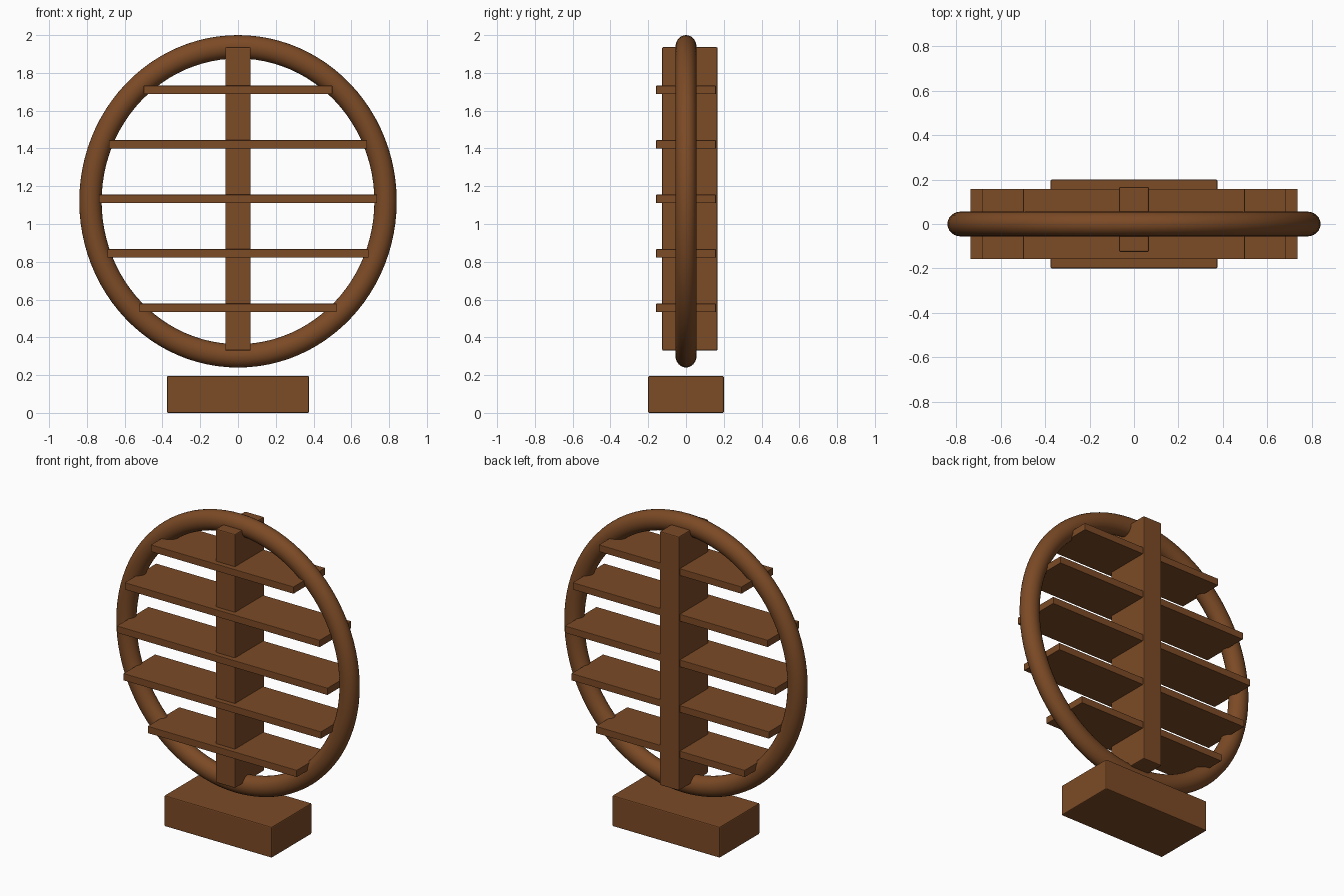
import bpy
import math

cube = bpy.data.objects.get("Cube")
if cube:
    bpy.data.objects.remove(cube, do_unlink=True)

wood = bpy.data.materials.new("brown_wood")
wood.use_nodes = True
colour = (0.2, 0.069, 0.019, 1)
wood.diffuse_color = colour
wood.node_tree.nodes["Principled BSDF"].inputs["Base Color"].default_value = colour


def board(name, half_width, y0, y1, z0, z1, bevel):
    """Box centred on x = 0 with lightly rounded edges."""
    bpy.ops.mesh.primitive_cube_add(size=1, location=(0, (y0 + y1) / 2, (z0 + z1) / 2))
    ob = bpy.context.object
    ob.name = name
    ob.scale = (2 * half_width, y1 - y0, z1 - z0)
    bpy.ops.object.transform_apply(location=False, rotation=False, scale=True)
    mod = ob.modifiers.new("soft_edges", "BEVEL")
    mod.width = bevel
    mod.segments = 2
    ob.data.materials.append(wood)
    return ob


# Base block and upright divider
board("base", 0.376, -0.2, 0.2, 0, 0.195, 0.006)
board("upright", 0.067, -0.126, 0.167, 0.33, 1.936, 0.006)

# Shelves, from bottom to top
for i, half_width in enumerate((0.522, 0.691, 0.737, 0.683, 0.499)):
    z = 0.556 + i * 0.2885
    board(f"shelf_{i + 1}", half_width, -0.158, 0.158, z - 0.022, z + 0.022, 0.002)

# Slightly oval ring, standing upright
bpy.ops.mesh.primitive_torus_add(major_radius=0.818, minor_radius=0.062,
                                 major_segments=96, minor_segments=24,
                                 location=(0, 0, 1.12), rotation=(math.pi / 2, 0, 0))
ring = bpy.context.object
ring.name = "ring"
ring.scale = (0.955, 1, 0.9)
bpy.ops.object.transform_apply(location=False, rotation=True, scale=True)
ring.data.materials.append(wood)
bpy.ops.object.shade_smooth_by_angle()
